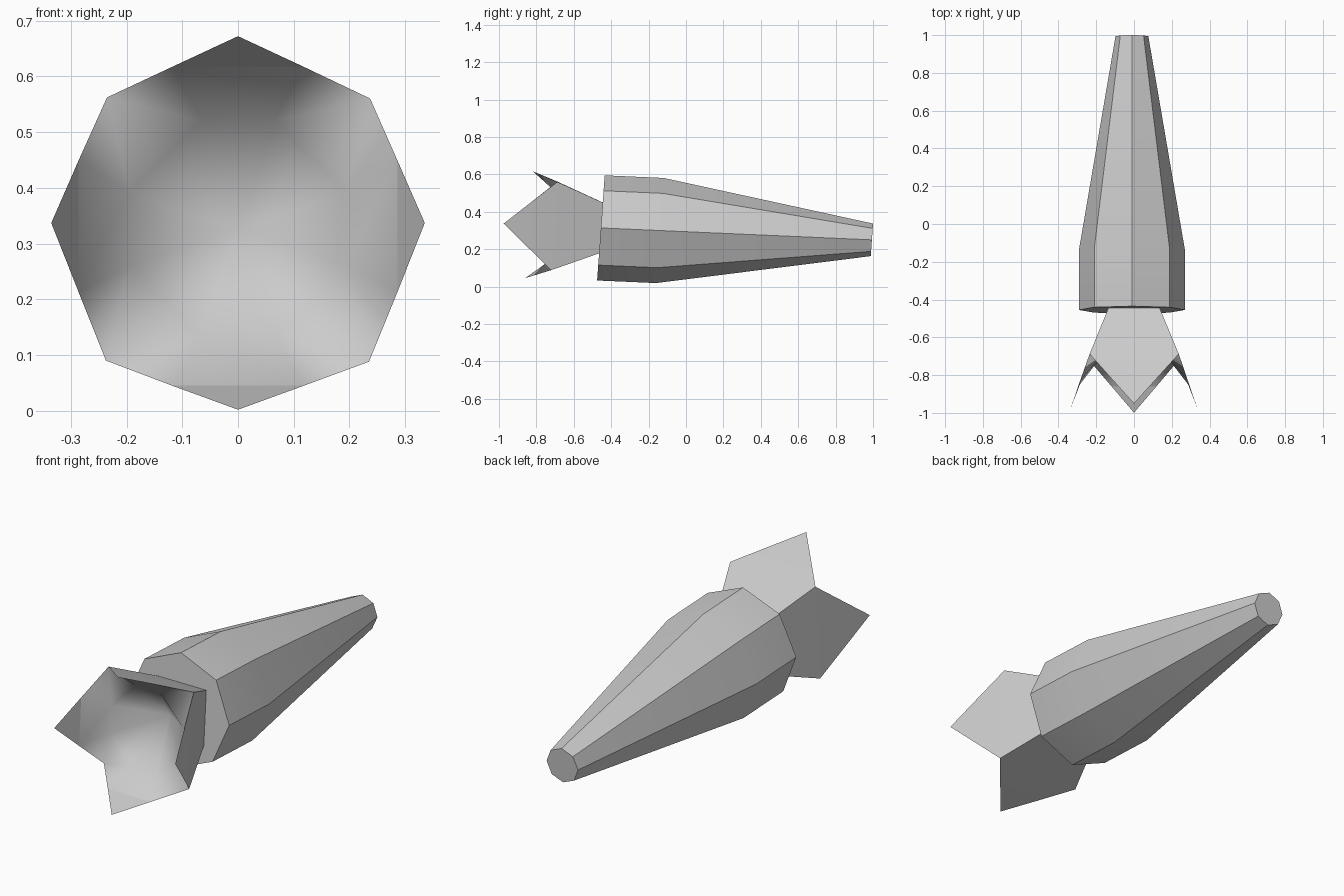
import bpy, bmesh
from math import sin, cos, pi, radians
from mathutils import Vector

cube = bpy.data.objects.get("Cube")
if cube:
    bpy.data.objects.remove(cube, do_unlink=True)

grey = bpy.data.materials.new("pale_grey")
grey.use_nodes = True
grey.diffuse_color = (0.6, 0.6, 0.6, 1)
grey.node_tree.nodes["Principled BSDF"].inputs["Base Color"].default_value = (0.6, 0.6, 0.6, 1)


def place(x, along, up):
    """Point relative to the slightly drooping long axis."""
    return Vector((x, along + 0.072 * up, 0.294 - 0.044 * along + up))


def turned(side, out, along, quarter):
    """Point of one petal, turned to one of the four quarters."""
    a = quarter * pi / 2
    return place(out * sin(a) + side * cos(a), along, out * cos(a) - side * sin(a))


def finish(name, bm, angle):
    bmesh.ops.recalc_face_normals(bm, faces=bm.faces)
    mesh = bpy.data.meshes.new(name)
    bm.to_mesh(mesh)
    bm.free()
    mesh.materials.append(grey)
    obj = bpy.data.objects.new(name, mesh)
    bpy.context.collection.objects.link(obj)
    bpy.ops.object.select_all(action='DESELECT')
    obj.select_set(True)
    bpy.context.view_layer.objects.active = obj
    bpy.ops.object.shade_smooth_by_angle(angle=radians(angle))


# Octagonal tapered body with closed ends
bm = bmesh.new()
rings = [[bm.verts.new(place(-0.011 + r * sin(i * pi / 4), y, r * cos(i * pi / 4)))
          for i in range(8)]
         for y, r in ((-0.455, 0.281), (-0.14, 0.281), (0.994, 0.087))]
for a, b in zip(rings, rings[1:]):
    for i in range(8):
        j = (i + 1) % 8
        bm.faces.new((a[i], a[j], b[j], b[i]))
bm.faces.new(rings[0])
bm.faces.new(rings[-1])
finish("tapered_body", bm, 30)

# Four-petal trumpet: flat petals outside, a shallow cup inside
bm = bmesh.new()


def row(side, out, along):
    return [bm.verts.new(turned(side, out, along, q)) for q in range(4)]


tip = row(0, 0.335, -0.975)
mid_a = row(-0.118, 0.286, -0.84)
mid_b = row(0.118, 0.286, -0.84)
notch = row(0.237, 0.235, -0.705)
base = row(0.122, 0.122, -0.42)
cup_a = row(-0.066, 0.194, -0.725)
cup_b = row(0.066, 0.194, -0.725)
floor = bm.verts.new(place(0, -0.54, 0.008))
for q in range(4):
    p, n = q - 1, (q + 1) % 4
    # Outer petal
    bm.faces.new((tip[q], mid_b[q], notch[q], notch[p], mid_a[q]))
    bm.faces.new((notch[p], notch[q], base[q], base[p]))
    # Inner petal, notch fold and cup floor
    bm.faces.new((tip[q], mid_a[q], cup_a[q], cup_b[q], mid_b[q]))
    bm.faces.new((mid_b[q], cup_b[q], notch[q]))
    bm.faces.new((notch[q], cup_a[n], mid_a[n]))
    bm.faces.new((notch[q], cup_b[q], cup_a[n]))
    bm.faces.new((cup_a[q], floor, cup_b[q]))
    bm.faces.new((cup_b[q], floor, cup_a[n]))
bm.faces.new(base)
finish("petal_trumpet", bm, 65)
